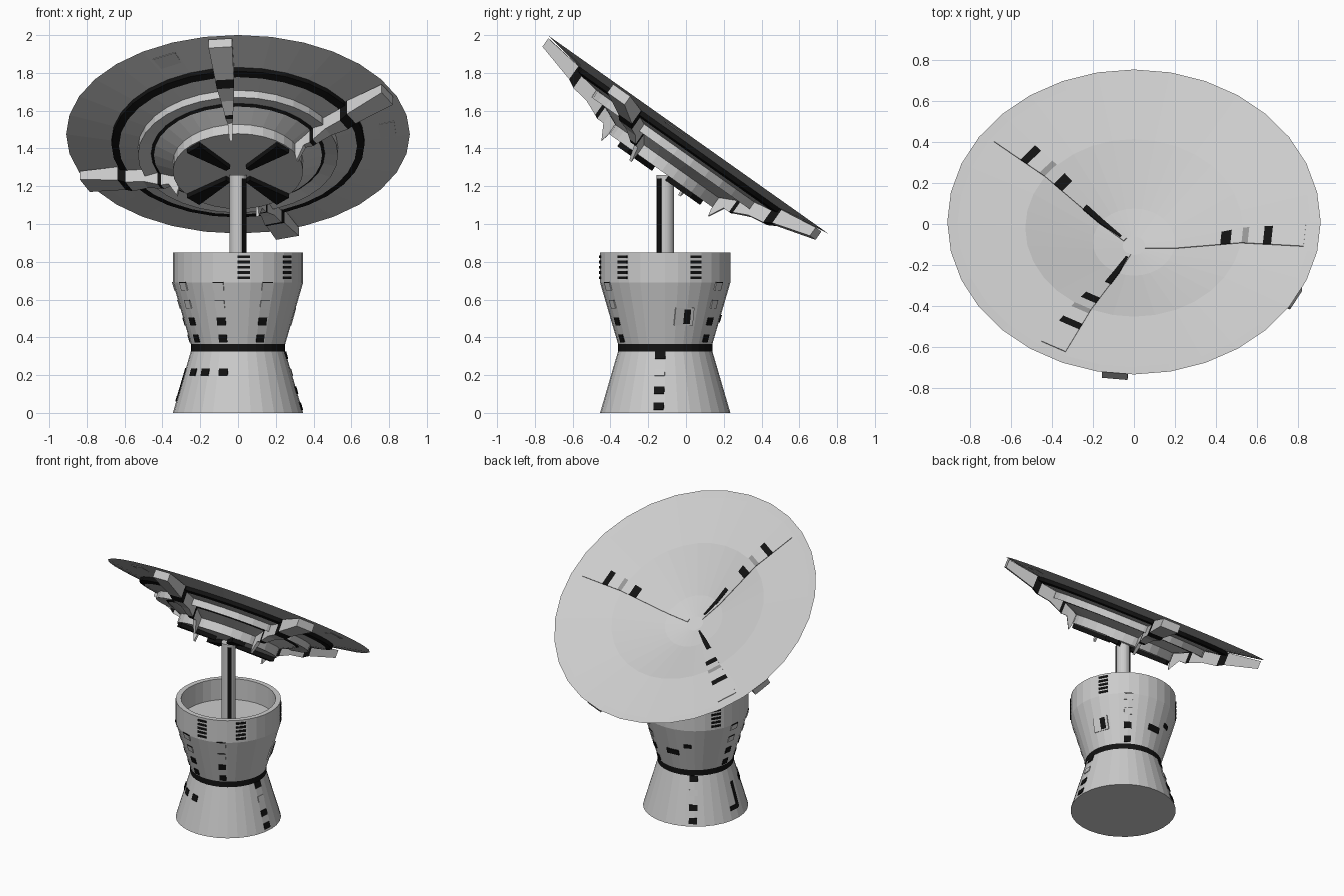
import bpy, bmesh, math
from mathutils import Matrix, Vector

if "Cube" in bpy.data.objects:
    bpy.data.objects.remove(bpy.data.objects["Cube"])


def material(name, v):
    m = bpy.data.materials.new(name)
    m.diffuse_color = (v, v, v, 1)
    m.use_nodes = True
    m.node_tree.nodes["Principled BSDF"].inputs["Base Color"].default_value = m.diffuse_color
    return m


MATS = [material("light grey", 0.6), material("black", 0.006), material("mid grey", 0.3)]
SEG = 32
BASE = Matrix.Translation((0, -0.11, 0))
# dish frame: local z is the dish axis, rim plane at local z = 0
DISH = Matrix.Translation((0, 0.01, 1.475)) @ Matrix.Rotation(math.radians(-35.27), 4, 'X')


def finish(name, bm, matrix):
    bmesh.ops.recalc_face_normals(bm, faces=bm.faces)
    me = bpy.data.meshes.new(name)
    bm.to_mesh(me)
    bm.free()
    for m in MATS:
        me.materials.append(m)
    ob = bpy.data.objects.new(name, me)
    ob.matrix_world = matrix
    bpy.context.collection.objects.link(ob)
    return ob


def lathe(name, profile, matrix, black=(), seg=SEG):
    """Spin (radius, z) points; profile segments listed in black are black."""
    bm = bmesh.new()
    rings = []
    for r, z in profile:
        n = 1 if r < 1e-6 else seg
        rings.append([bm.verts.new((r * math.cos(2 * math.pi * i / seg),
                                    r * math.sin(2 * math.pi * i / seg), z)) for i in range(n)])
    for k, (a, b) in enumerate(zip(rings, rings[1:])):
        for i in range(seg):
            j = (i + 1) % seg
            loop = []
            for v in (a[i % len(a)], a[j % len(a)], b[j % len(b)], b[i % len(b)]):
                if v not in loop:
                    loop.append(v)
            bm.faces.new(loop).material_index = 1 if k in black else 0
    return finish(name, bm, matrix)


def strip(name, az, stations, mats):
    """Tapered radial bar on the dish: stations of (radius, top depth, bottom depth, half width)."""
    bm = bmesh.new()
    rows = [[bm.verts.new((r, s * w, -d)) for s, d in ((-1, t), (1, t), (1, b), (-1, b))]
            for r, t, b, w in stations]
    for a, b, m in zip(rows, rows[1:], mats):
        for i in range(4):
            j = (i + 1) % 4
            bm.faces.new((a[i], a[j], b[j], b[i])).material_index = m
    bm.faces.new(rows[0]).material_index = mats[0]
    bm.faces.new(rows[-1]).material_index = mats[-1]
    return finish(name, bm, DISH @ Matrix.Rotation(math.radians(az), 4, 'Z'))


# ---- base tower: waisted drum with open top and black waist band
tower = [(0, 0), (0.345, 0), (0.25, 0.325), (0.25, 0.365), (0.345, 0.69),
         (0.345, 0.85), (0.31, 0.85), (0.31, 0.70), (0, 0.70)]
lathe("base_tower", tower, BASE, black=(2,))


def plate(name, az, z, w, h, mat):
    """Thin plate lying on the tower wall."""
    for (r0, z0), (r1, z1) in zip(tower[1:5], tower[2:6]):
        if z0 <= z <= z1:
            break
    r = r0 + (r1 - r0) * (z - z0) / (z1 - z0)
    a = math.radians(az)
    out = Vector((math.cos(a), math.sin(a), 0))
    up = (out * (r1 - r0) + Vector((0, 0, z1 - z0))).normalized()
    side = Vector((-math.sin(a), math.cos(a), 0))
    nor = side.cross(up)
    p = out * r * 0.998 + Vector((0, 0, z))
    frame = Matrix((side, up, nor)).transposed().to_4x4()
    frame.translation = p
    bm = bmesh.new()
    bmesh.ops.create_cube(bm, size=1, matrix=frame @ Matrix.Diagonal((w, h, 0.008, 1)))
    for f in bm.faces:
        f.material_index = mat
    return finish(name, bm, BASE)


# ---- window columns on the upper flare
for az in (-148, -108, -63, 56, 173):
    for z, w, mat in ((0.67, 0.06, 0), (0.575, 0.052, 0), (0.485, 0.048, 1), (0.395, 0.045, 1)):
        plate("upper_window", az, z, w, 0.042, mat)
        if mat == 0:
            plate("window_shadow_line", az, z + 0.02, w, 0.006, 1)

# ---- window columns on the lower cone
for az in (-6, 122):
    for z, mat in ((0.305, 1), (0.215, 0), (0.12, 1), (0.035, 1)):
        plate("lower_window", az, z, 0.055, 0.04, mat)
for az in (-147, -128, -106):
    plate("lower_window", az, 0.215, 0.05, 0.042, 1)

# ---- large hatches
plate("hatch_frame", 20, 0.51, 0.105, 0.095, 0)
plate("hatch", 19, 0.51, 0.08, 0.078, 1)
plate("side_hatch", 94, 0.50, 0.09, 0.04, 1)
plate("side_hatch", 115, 0.56, 0.05, 0.03, 1)
plate("door_post", 183, 0.15, 0.025, 0.18, 1)
plate("door_step", 176, 0.075, 0.07, 0.03, 1)

# ---- slatted vents around the rim
for az in (-85, -41, 28, 148):
    for i in range(5):
        plate("vent_slat", az, 0.715 + 0.028 * i, 0.065, 0.014, 1)

# ---- mast with dark grooves
lathe("mast", [(0, 0.69), (0.046, 0.69), (0.046, 1.26), (0, 1.26)], BASE, seg=24)
for az in (-45, 135):
    bm = bmesh.new()
    m = Matrix.Rotation(math.radians(az), 4, 'Z') @ Matrix.Translation((0.044, 0, 0.97))
    bmesh.ops.create_cube(bm, size=1, matrix=m @ Matrix.Diagonal((0.008, 0.028, 0.54, 1)))
    for f in bm.faces:
        f.material_index = 1
    finish("mast_groove", bm, BASE)

# ---- dish: concave face and stepped underside with two black rings
front = [(0, 0.2), (0.055, 0.2), (0.2, 0.17), (0.53, 0.05), (0.86, 0.008), (0.91, 0)]
under = [(0.67, 0.04), (0.67, 0.065), (0.63, 0.075), (0.53, 0.09), (0.53, 0.135), (0.46, 0.125),
         (0.445, 0.135), (0.345, 0.18), (0.345, 0.24), (0, 0.24)]
lathe("dish", [(r, -d) for r, d in front + under], DISH, black=(6, 7, 11))

# ---- support ribs under the dish
rib = [(0.345, 0.18, 0.25, 0.006), (0.355, 0.17, 0.292, 0.008), (0.40, 0.145, 0.21, 0.013),
       (0.44, 0.125, 0.21, 0.02), (0.46, 0.115, 0.2, 0.022), (0.54, 0.085, 0.165, 0.034),
       (0.635, 0.05, 0.15, 0.046), (0.68, 0.04, 0.125, 0.05), (0.895, 0.012, 0.066, 0.063)]
for az in (-96, -28, 73, 155):
    strip("support_rib", az, rib, (0, 0, 0, 1, 0, 0, 1, 0))

# ---- black wedge spokes under the hub disc
for az in (45, 135, 225, 315):
    strip("hub_spoke", az, [(0.075, 0.235, 0.268, 0.014), (0.335, 0.235, 0.268, 0.045)], (1,))


# ---- inlaid tapered panels on the dish face
def face_depth(r):
    for (r0, d0), (r1, d1) in zip(front, front[1:]):
        if r <= r1:
            return d0 + (d1 - d0) * (r - r0) / (r1 - r0)


for az in (-5, 140, 242):
    radii = (0.055, 0.2, 0.425, 0.475, 0.53, 0.56, 0.635, 0.675, 0.835)
    strip("face_panel", az, [(r, face_depth(r) - 0.005, face_depth(r) + 0.004, 0.008 + 0.07 * r)
                             for r in radii], (0, 0, 1, 0, 2, 0, 1, 0))
for az in (143, 245):
    strip("panel_inner_stripe", az, [(r, face_depth(r) - 0.008, face_depth(r), w)
                                     for r, w in ((0.08, 0.006), (0.2, 0.014), (0.3, 0.016))], (1, 1))
